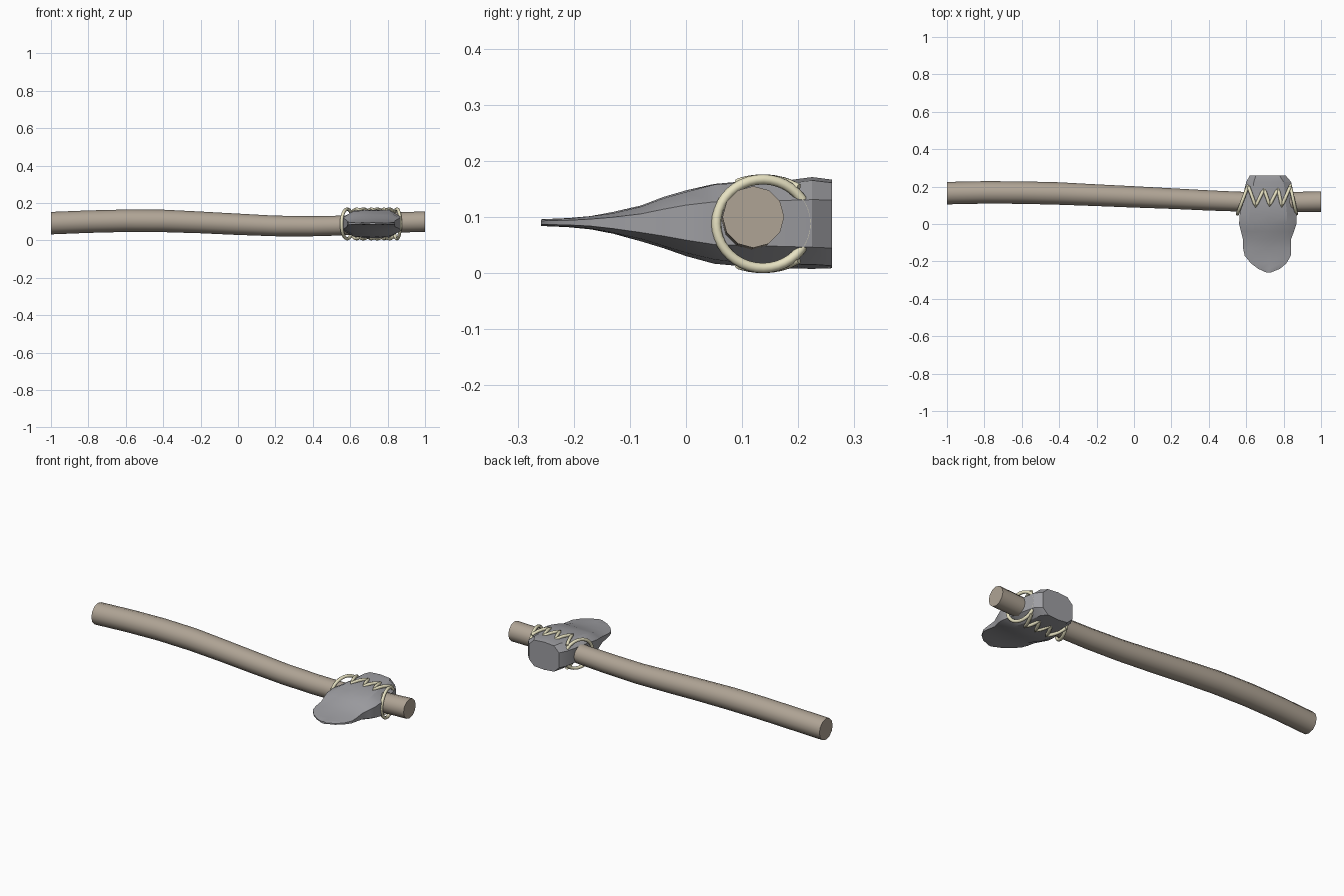
import bpy, bmesh, random
from math import sin, cos, pi, sqrt, radians

if "Cube" in bpy.data.objects:
    bpy.data.objects.remove(bpy.data.objects["Cube"])

random.seed(4)


def material(name, color):
    m = bpy.data.materials.new(name)
    m.diffuse_color = (*color, 1)
    m.use_nodes = True
    m.node_tree.nodes["Principled BSDF"].inputs["Base Color"].default_value = m.diffuse_color
    return m


WOOD = material("wood", (0.43, 0.37, 0.30))
STONE = material("stone", (0.34, 0.34, 0.36))
CORD = material("cord", (0.80, 0.76, 0.54))


def smooth(ob, angle):
    bpy.ops.object.select_all(action='DESELECT')
    ob.select_set(True)
    bpy.context.view_layer.objects.active = ob
    bpy.ops.object.shade_smooth_by_angle(angle=radians(angle))


def loft(name, sections, mat, angle):
    bm = bmesh.new()
    rings = [[bm.verts.new(p) for p in s] for s in sections]
    n = len(rings[0])
    for a, b in zip(rings, rings[1:]):
        for i in range(n):
            j = (i + 1) % n
            bm.faces.new((a[i], a[j], b[j], b[i]))
    bm.faces.new(rings[0])
    bm.faces.new(rings[-1])
    bmesh.ops.recalc_face_normals(bm, faces=bm.faces)
    me = bpy.data.meshes.new(name)
    bm.to_mesh(me)
    bm.free()
    me.materials.append(mat)
    ob = bpy.data.objects.new(name, me)
    bpy.context.collection.objects.link(ob)
    smooth(ob, angle)
    return ob


def cord(name, points, cyclic, radius=0.009):
    cu = bpy.data.curves.new(name, 'CURVE')
    cu.dimensions = '3D'
    cu.bevel_depth = radius
    cu.bevel_resolution = 2
    cu.use_fill_caps = True
    sp = cu.splines.new('POLY')
    sp.points.add(len(points) - 1)
    for p, co in zip(sp.points, points):
        p.co = (*co, 1)
    sp.use_cyclic_u = cyclic
    cu.materials.append(CORD)
    ob = bpy.data.objects.new(name, cu)
    bpy.context.collection.objects.link(ob)
    bpy.ops.object.select_all(action='DESELECT')
    ob.select_set(True)
    bpy.context.view_layer.objects.active = ob
    bpy.ops.object.convert(target='MESH')
    smooth(bpy.context.object, 50)


# Bent wooden handle: x, y, z, radius
path = [(-1, .165, .092, .060), (-.8, .169, .100, .060), (-.6, .168, .105, .060),
        (-.4, .163, .104, .060), (-.2, .154, .096, .058), (0, .145, .086, .057),
        (.2, .136, .077, .055), (.4, .126, .076, .054), (.55, .120, .079, .053),
        (.7, .116, .088, .053), (.85, .117, .096, .054), (1, .120, .100, .055)]
loft("handle", [[(x, y + r * cos(2 * pi * i / 12), z + r * sin(2 * pi * i / 12))
                 for i in range(12)] for x, y, z, r in path], WOOD, 40)

# Stone axe head: y, left x, right x, bottom z, top z
stations = [(.26, .62, .81, .005, .170), (.225, .60, .84, .007, .170),
            (.17, .587, .852, .010, .167), (.11, .577, .860, .012, .167),
            (.05, .565, .870, .016, .162), (0, .562, .868, .030, .150),
            (-.04, .572, .855, .044, .136), (-.08, .582, .840, .057, .121),
            (-.13, .583, .840, .070, .109), (-.17, .592, .838, .078, .102),
            (-.21, .625, .815, .082, .098), (-.24, .665, .780, .083, .097),
            (-.258, .705, .735, .084, .096)]
half = [(1, -.55), (1, .55), (.66, .93), (0, 1), (-.66, .93), (-1, .55)]
profile = half + [(-u, -v) for u, v in half[2:5]][::1]
profile = [(1, -.52), (1, .52), (.66, .92), (0, 1), (-.66, .92),
           (-1, .52), (-1, -.52), (-.66, -.92), (0, -1), (.66, -.92)]
sections = []
for y, xl, xr, zb, zt in stations:
    cx, hx, cz, hz = (xl + xr) / 2, (xr - xl) / 2, (zb + zt) / 2, (zt - zb) / 2
    ring = []
    for u, v in profile:
        j = random.uniform(-.05, .03) if abs(v) > .9 else 0
        ring.append((cx + u * hx, y, cz + hz * v * (1 + j)))
    sections.append(ring)
loft("axe_head", sections, STONE, 25)

# Cord: a slanted loop at each end of the head
YC, ZC, R = .137, .088, .079
for name, x_front, x_back in (("loop_left", .553, .615), ("loop_right", .868, .832)):
    cord(name, [((x_front + x_back) / 2 - (x_front - x_back) / 2 * cos(t),
                 YC + .083 * cos(t), ZC + R * sin(t))
                for t in (2 * pi * i / 40 for i in range(40))], True)

# Cord: zigzag lacing over both broad faces, following the loop's curve
corners = [(.612, .20), (.650, .095), (.695, .188), (.725, .10),
           (.770, .188), (.790, .095), (.835, .20)]
for name, side in (("lacing_top", 1), ("lacing_bottom", -1)):
    pts = []
    for (x0, y0), (x1, y1) in zip(corners, corners[1:]):
        for k in range(6):
            f = k / 6
            x, y = x0 + (x1 - x0) * f, y0 + (y1 - y0) * f
            pts.append((x, y, ZC + side * R * sqrt(1 - ((y - YC) / .105) ** 2)))
    x, y = corners[-1]
    pts.append((x, y, ZC + side * R * sqrt(1 - ((y - YC) / .105) ** 2)))
    cord(name, pts, False)
